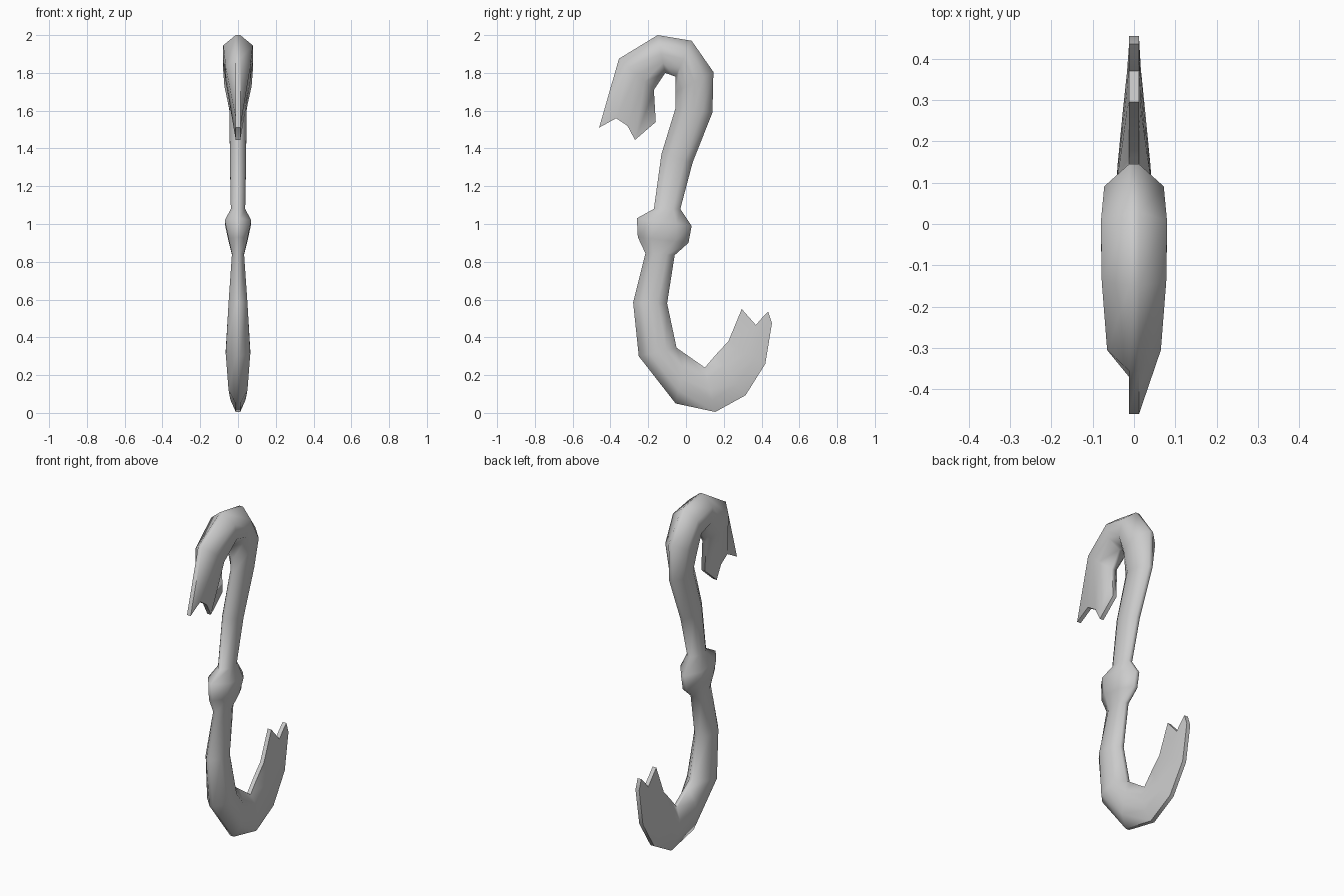
import bpy
import bmesh
from math import radians
from mathutils import Vector

# Remove the default object
default = bpy.data.objects.get("Cube")
if default:
    bpy.data.objects.remove(default, do_unlink=True)

# Dull metal finish
metal = bpy.data.materials.new("grey_metal")
metal.use_nodes = True
grey = (0.6, 0.6, 0.6, 1)
metal.diffuse_color = grey
shader = metal.node_tree.nodes["Principled BSDF"]
shader.inputs["Base Color"].default_value = grey
shader.inputs["Roughness"].default_value = 0.7

EDGE = 0.012                             # half thickness of the narrow rims
STATIONS = (0, 0.27, 0.5, 0.73, 1)       # positions across the bar

# Bar outline: rear rim (y, z), front rim (y, z), half width
upper_hook = [
    ((-.355, 1.875), (-.17, 1.71), .065),
    ((-.15, 2), (-.11, 1.8), .078),
    ((.03, 1.97), (-.055, 1.78), .08),
    ((.145, 1.805), (-.055, 1.7), .072),
    ((.14, 1.59), (-.055, 1.615), .045),
]
shaft = [
    ((.035, 1.325), (-.13, 1.37), .043),
    ((-.03, 1.08), (-.17, 1.08), .038),
]
knob = [
    ((.03, .99), (-.26, 1.03), .07),
    ((.013, .9), (-.255, .93), .05),
    ((-.06, .835), (-.215, .845), .032),
]
lower_hook = [
    ((-.1, .58), (-.28, .585), .05),
    ((-.05, .345), (-.25, .3), .065),
    ((0, .31), (-.055, .05), .05),
    ((.1, .24), (.155, .005), .04),
    ((.16, .31), (.315, .093), .027),
    ((.225, .38), (.42, .26), .017),
]

# Notched tips, one point for each station
upper_tip = [(-.46, 1.51), (-.37, 1.56), (-.31, 1.52), (-.27, 1.445), (-.16, 1.54)]
lower_tip = [(.295, .55), (.37, .465), (.4, .5), (.435, .535), (.455, .475)]


def make_ring(bm, points, widths):
    """Closed loop of vertices: left side outwards, right side back."""
    left = [bm.verts.new((w, p[0], p[1])) for p, w in zip(points, widths)]
    right = [bm.verts.new((-w, p[0], p[1])) for p, w in zip(points, widths)]
    return left + right[::-1]


def make_section(bm, rear, front, width):
    """Flattened section with narrow rims and a full middle."""
    start, end = Vector(rear), Vector(front)
    points = [start.lerp(end, t) for t in STATIONS]
    rim = min(EDGE, width)
    return make_ring(bm, points, [rim, width, width, width, rim])


def close_tip(bm, ring):
    """Fill a notched tip with strips joining its two sides."""
    count = len(ring)
    for i in range(count // 2 - 1):
        bm.faces.new((ring[i], ring[i + 1], ring[count - 2 - i], ring[count - 1 - i]))


def loft(bm, rings):
    """Skin neighbouring rings with quads and close both ends."""
    for a, b in zip(rings, rings[1:]):
        for i in range(len(a)):
            j = (i + 1) % len(a)
            bm.faces.new((a[i], a[j], b[j], b[i]))
    close_tip(bm, rings[0])
    close_tip(bm, rings[-1])


# One continuous bar from the upper tip to the lower tip
bm = bmesh.new()
tip_widths = [EDGE] * len(STATIONS)
rings = [make_ring(bm, upper_tip, tip_widths)]
for section in upper_hook + shaft + knob + lower_hook:
    rings.append(make_section(bm, *section))
rings.append(make_ring(bm, lower_tip, tip_widths))
loft(bm, rings)
bmesh.ops.recalc_face_normals(bm, faces=bm.faces[:])

mesh = bpy.data.meshes.new("double_hook")
bm.to_mesh(mesh)
bm.free()
mesh.materials.append(metal)
hook = bpy.data.objects.new("double_hook", mesh)
bpy.context.collection.objects.link(hook)

# Smooth the body and keep the tips crisp
bpy.ops.object.select_all(action='DESELECT')
hook.select_set(True)
bpy.context.view_layer.objects.active = hook
bpy.ops.object.shade_smooth_by_angle(angle=radians(60))
